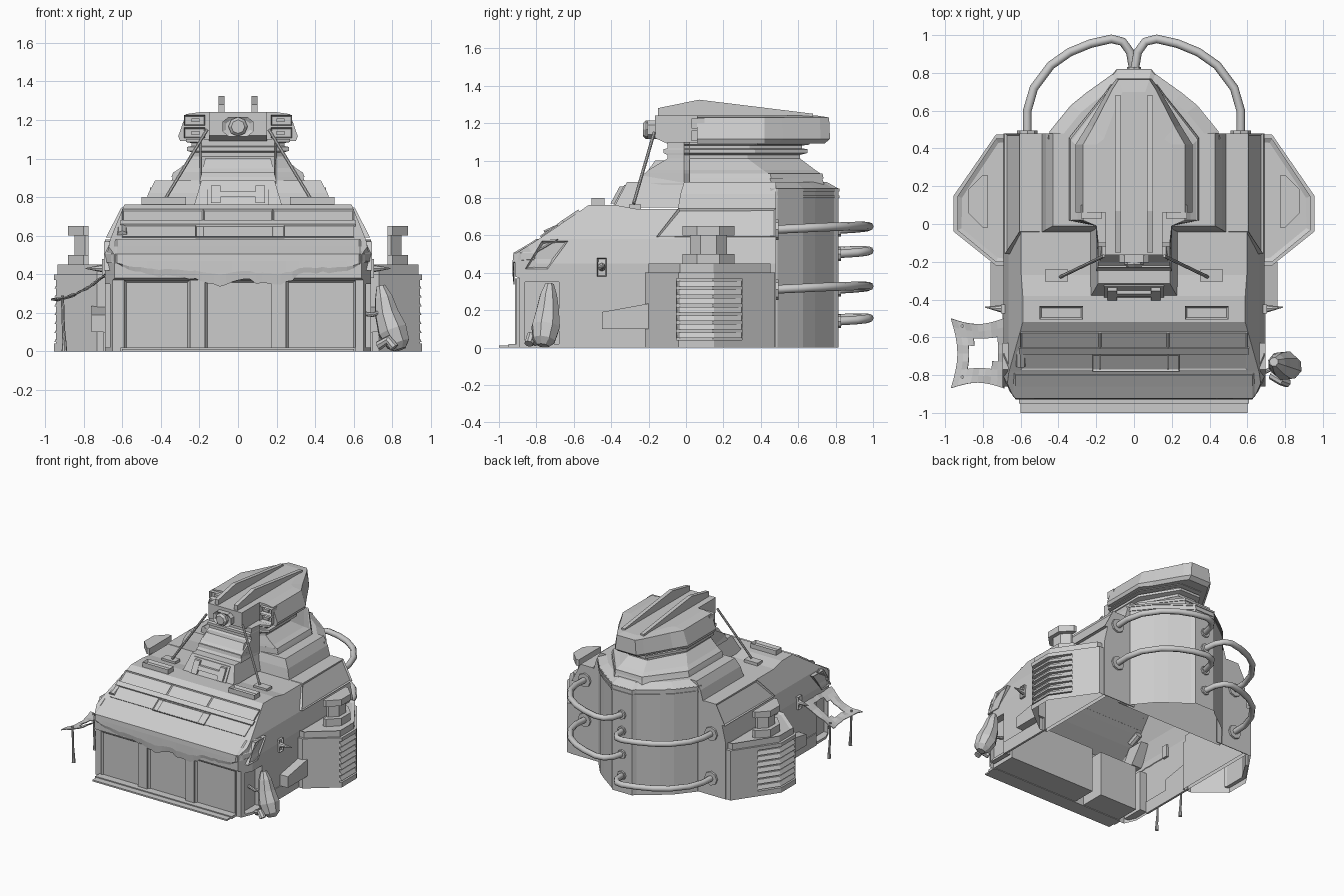
import bpy, bmesh, math, random
from mathutils import Vector

random.seed(4)
if "Cube" in bpy.data.objects:
    bpy.data.objects.remove(bpy.data.objects["Cube"])


def make(name, verts, faces, mirror=False):
    bm = bmesh.new()
    vs = [bm.verts.new(v) for v in verts]
    for f in faces:
        bm.faces.new([vs[i] for i in f])
    bmesh.ops.recalc_face_normals(bm, faces=bm.faces)
    me = bpy.data.meshes.new(name)
    bm.to_mesh(me)
    bm.free()
    ob = bpy.data.objects.new(name, me)
    bpy.context.collection.objects.link(ob)
    if mirror:
        ob.modifiers.new("Mirror", "MIRROR")
    return ob


def loft(name, rings, mirror=False):
    n, k = len(rings[0]), len(rings)
    faces = [[r * n + i, r * n + (i + 1) % n, (r + 1) * n + (i + 1) % n, (r + 1) * n + i]
             for r in range(k - 1) for i in range(n)]
    faces += [list(range(n)), list(range((k - 1) * n, k * n))]
    return make(name, [v for r in rings for v in r], faces, mirror)


def prism(name, pts, axis, a, b, mirror=False):
    put = {"x": lambda p, t: (t, *p), "y": lambda p, t: (p[0], t, p[1]), "z": lambda p, t: (*p, t)}[axis]
    return loft(name, [[put(p, t) for p in pts] for t in (a, b)], mirror)


def box(name, x0, x1, y0, y1, z0, z1, mirror=False):
    return prism(name, [(x0, y0), (x1, y0), (x1, y1), (x0, y1)], "z", z0, z1, mirror)


def both(half):
    return half + [(-x, y) for x, y in reversed(half)]


def ring(half, z):
    return [(x, y, z) for x, y in both(half)]


def recess(ob, direction, thick, depth):
    d = Vector(direction).normalized()
    bm = bmesh.new()
    bm.from_mesh(ob.data)
    faces = [f for f in bm.faces if f.normal.dot(d) > 0.95]
    bmesh.ops.inset_region(bm, faces=faces, thickness=thick)
    bmesh.ops.translate(bm, verts=list({v for f in faces for v in f.verts}), vec=-depth * d)
    bm.to_mesh(ob.data)
    bm.free()


def open_side(ob, direction):
    d = Vector(direction)
    bm = bmesh.new()
    bm.from_mesh(ob.data)
    limit = max(v.co.dot(d) for v in bm.verts) - .002
    gone = [f for f in bm.faces if f.normal.dot(d) > 0.95 and f.calc_center_median().dot(d) > limit]
    bmesh.ops.delete(bm, geom=gone, context="FACES")
    bm.to_mesh(ob.data)
    bm.free()


def tube(name, pts, r, radii=None, mirror=False, smooth=False):
    cu = bpy.data.curves.new(name, "CURVE")
    cu.dimensions, cu.bevel_depth, cu.bevel_resolution, cu.use_fill_caps = "3D", r, 2, True
    sp = cu.splines.new("POLY")
    sp.points.add(len(pts) - 1)
    for i, p in enumerate(pts):
        sp.points[i].co = (*p, 1)
        sp.points[i].radius = radii[i] if radii else 1
        sp.use_smooth = smooth
    ob = bpy.data.objects.new(name, cu)
    bpy.context.collection.objects.link(ob)
    if mirror:
        ob.modifiers.new("Mirror", "MIRROR")


def cut(ob, cutter):
    mod = ob.modifiers.new("Cut", "BOOLEAN")
    mod.operation, mod.object, mod.solver = "DIFFERENCE", cutter, "EXACT"
    cutter.hide_render = True
    bpy.context.view_layer.objects.active = ob
    bpy.ops.object.modifier_apply(modifier=mod.name)
    bpy.data.objects.remove(cutter)


# Hull: side profile, shoulders and front corners sliced off, open below
hull = prism("hull", [(-.89, 0), (-.89, .37), (-.915, .38), (-.915, .5), (-.78, .585), (-.52, .762), (-.38, .762),
                      (-.27, .742), (.48, .742), (.48, 0)], "x", -.69, .69)
bm = bmesh.new()
bm.from_mesh(hull.data)
for s in (1, -1):
    for co, no in (((.69, 0, .45), (.97, 0, .2)), ((.655, 0, .6), (.93, 0, .38)), ((.69, -.8, 0), (.92, -.4, 0))):
        bmesh.ops.bisect_plane(bm, geom=bm.verts[:] + bm.edges[:] + bm.faces[:], plane_co=(s * co[0], *co[1:]),
                               plane_no=(s * no[0], *no[1:]), clear_outer=True)
        bmesh.ops.holes_fill(bm, edges=[e for e in bm.edges if e.is_boundary])
bmesh.ops.recalc_face_normals(bm, faces=bm.faces)
bm.to_mesh(hull.data)
bm.free()
for s in (1, -1):
    cut(hull, box("side_cutter", *sorted((s * .63, s * .8)), -.86, -.68, .02, .35))
open_side(hull, (0, 0, -1))
open_side(hull, (0, 1, 0))
prism("back_wall", [(.4, 0), (.69, 0), (.69, .45), (.655, .6), (.6, .742), (.4, .742)], "y", .475, .48, True)

# Front door boxes, pillars and lip
for x0, x1 in ((-.59, -.25), (-.17, .25), (.25, .61)):
    recess(box("front_door", x0, x1, -.905, -.68, .005, .37), (0, -1, 0), .02, .018)
box("door_pillar", .17, .25, -.915, -.88, 0, .37, True)
box("front_lip", -.6, .6, -1, -.88, 0, .012)
box("lip_rim", -.61, .61, -.95, -.89, 0, .02)


# Plates lying on the front slope
def slope_plate(name, x0, x1, y0, y1, t, rim):
    z = lambda y: .585 + (y + .78) * .68
    ny, nz = -.562 * t, .827 * t
    ob = prism(name, [(y0, z(y0)), (y1, z(y1)), (y1 + ny, z(y1) + nz), (y0 + ny, z(y0) + nz)], "x", x0, x1)
    recess(ob, (0, -.562, .827), rim, t * .7)


for x0, x1 in ((-.6, -.18), (-.18, .18), (.18, .6)):
    slope_plate("visor_window", x0, x1, -.665, -.57, .012, .01)
    slope_plate("lower_panel", x0, x1, -.77, -.68, .005, .01)
slope_plate("lower_hatch", -.22, .24, -.775, -.69, .01, .006)
prism("visor_sill", [(-.685, .645), (-.69, .66), (-.66, .682), (-.65, .67)], "x", -.61, .61)

# Ragged cover lying over the nose
prof = [(-.8, .58), (-.86, .543), (-.923, .506), (-.926, .47)]
cols, verts = 44, []
for i in range(cols + 1):
    x = .69 * (i / cols * 2 - 1)
    u = x / .69
    low = .35 + .11 * abs(u) ** 1.6 + .016 * math.sin(13 * u + 1) + random.uniform(-.012, .012)
    back = max(0, abs(x) - .64) * 2.3
    verts += [(x, y + back, z) for y, z in prof]
    verts += [(x, -.928 + back, (.46 + low) / 2), (x, -.922 + back, low)]
n = len(prof) + 2
cover = make("nose_cover", verts, [(i * n + j, i * n + j + 1, (i + 1) * n + j + 1, (i + 1) * n + j)
                                   for i in range(cols) for j in range(n - 1)])
cover.modifiers.new("Thickness", "SOLIDIFY").thickness = .006

# Side details
recess(loft("shoulder_box", [[(.5, -.16, .59), (.685, -.16, .59), (.685, .48, .59), (.5, .48, .59)],
                             [(.5, -.04, .745), (.605, -.04, .745), (.605, .48, .745), (.5, .48, .745)]], True),
       (.9, 0, .43), .015, .01)
recess(prism("cheek_plate", [(-.86, .42), (-.74, .42), (-.63, .57), (-.77, .57)], "x", .6, .695, True),
       (1, 0, 0), .015, .01)
recess(box("side_lamp", .67, .705, -.475, -.425, .38, .48, True), (1, 0, 0), .01, .02)
tube("side_spike", [(.69, -.45, .43), (.79, -.44, .43)], .022, [1, .1], True)
prism("side_step", [(-.45, .1), (-.45, .19), (-.2, .235), (-.2, .1)], "x", .68, .76, True)
box("lower_skirt", .68, .697, -.67, -.2, 0, .1, True)
tube("corner_lamp", [(-.6, -.75, .6), (-.6, -.66, .64)], .028)
recess(box("roof_grip", .27, .5, -.505, -.435, .72, .8, True), (0, 0, 1), .015, .02)

# Stepped superstructure and nose step
half = lambda w, y0, y1: [(w, y0), (w, y1)]
loft("upper_deck", [ring(half(.49, -.045, .48), .73), ring(half(.465, -.03, .48), .82),
                    ring(half(.43, -.01, .48), .885)])
loft("nose_step", [ring(half(.23, -.385, .1), .75), ring(half(.19, -.315, .1), .885)])
loft("nose_ramp", [ring(half(.2, -.25, .1), .88), ring(half(.17, -.165, .1), 1)])
slab = lambda z0, z1: [(-.392 + (z - .755) * .54 + d, z) for z, d in ((z0, 0), (z1, 0), (z1, .03), (z0, .03))]
prism("handle_plate", slab(.76, .87), "x", -.16, .16)
prism("handle_bar", [(y - .018, z) for y, z in slab(.8, .83)], "x", -.1, .1)
prism("handle_post", [(y - .02, z) for y, z in slab(.77, .86)], "x", .09, .14, True)

# Rear drum with bands, open below
drum = [(.45, .45), (.44, .49), (.33, .625), (.25, .69), (.11, .79), (.09, .815)]
scaled = lambda pts, s: [(x * s, .4 + (y - .4) * s) for x, y in pts]
shell = loft("rear_drum", [ring(drum, 0), ring(drum, .85), ring(scaled(drum, .85), .885)])
open_side(shell, (0, 0, -1))
open_side(shell, (0, -1, 0))
for z in (.8, .835):
    prism("drum_band", both(scaled(drum, 1.015)), "z", z, z + .014)

# Turret neck: wide at the back with a narrow prow
neck = lambda w, f, b: [(.19, f), (.2, -.01), (w, .02), (w, b - .28), (w * .35, b)]
loft("turret_neck", [ring(neck(w, f, b), z) for z, w, f, b in (
    (.87, .35, -.23, .74), (.93, .33, -.22, .72), (.95, .3, -.2, .69), (1.01, .235, -.1, .61),
    (1.03, .235, -.1, .61), (1.04, .265, -.12, .65), (1.06, .265, -.12, .65), (1.065, .24, -.1, .62),
    (1.08, .24, -.1, .62), (1.085, .27, -.1, .66), (1.1, .27, -.1, .66))])
loft("neck_collar", [ring(neck(.345, -.235, .735), .905), ring(neck(.335, -.23, .73), .93)])

# Turret head: cheeks, spine, fins, eye
head = lambda w, b: [(w, .06), (w, .42), (w * .8, b - .25), (w * .42, b - .05), (w * .3, b)]
loft("turret_head", [ring(head(.3, .74), 1.09), ring(head(.31, .77), 1.115), ring(head(.27, .765), 1.23),
                     ring(head(.2, .7), 1.24)])
prism("head_spine", [(-.165, 1.12), (-.1, 1.09), (.15, 1.09), (.15, 1.24), (-.165, 1.24)], "x", -.15, .15)
prism("roof_fin", [(-.15, 1.23), (-.15, 1.28), (.07, 1.325), (.68, 1.25), (.68, 1.22)], "x", .07, .1, True)
for z in (1.105, 1.17):
    recess(box("gun_slot", .17, .28, .03, .1, z, z + .055, True), (0, -1, 0), .012, .04)
    box("gun_barrel", .2, .24, .04, .08, z + .018, z + .038, True)
eye = both([(.05, 1.115), (.08, 1.14), (.08, 1.19), (.05, 1.215)])
recess(prism("eye_housing", eye, "y", -.205, -.15), (0, -1, 0), .02, .012)
tube("eye_lens", [(0, -.18, 1.165), (0, -.215, 1.165), (0, -.23, 1.165)], .05, [1, 1, .7])
tube("brace_strut", [(.16, -.17, 1.15), (.39, -.28, .77)], .009, mirror=True)
box("strut_foot", .35, .47, -.305, -.24, .73, .765, True)

# Side pods with sunken louvers, cap and stack
pod = [(.66, -.22), (.73, -.22), (.955, -.04), (.955, .15), (.73, .475), (.66, .475)]
body = prism("side_pod", pod, "z", 0, .4)
inner = [(.915, -.05), (.925, -.03), (.925, .14), (.825, .3)]
cut(body, prism("louver_cutter", inner + [(1, .3), (1, -.05)], "z", .04, .37))
open_side(body, (0, 0, -1))
body.modifiers.new("Mirror", "MIRROR")
recess(prism("pod_cap", [(x - .02 * (x > .9), y * .94 + .005) for x, y in pod], "z", .4, .45, True),
       (0, 0, 1), .025, .012)
lip = [(.849, .298), (.952, .15), (.952, -.038), (.94, -.048)]
for i in range(7):
    z = .05 + i * .046
    loft("louver_slat", [[(x, y, z) for x, y in inner + lip],
                         [(x, y, z + .03) for x, y in inner + [(x - .016, y) for x, y in lip]]], True)
stack = [(.775, -.02), (.8, -.02), (.88, .06), (.88, .18), (.8, .26), (.775, .26)]
for z0, z1, s in ((.44, .5, 1), (.5, .6, .7), (.6, .65, 1)):
    prism("pod_stack", [(.775 + (x - .775) * s, .12 + (y - .12) * s) for x, y in stack], "z", z0, z1, True)

# Rear hoses, alternating sides
path = [(.565, .46), (.565, .6), (.53, .72), (.44, .84), (.34, .91), (.23, .955), (.12, .98), (.06, .965),
        (.02, .91), (0, .8)]
for side, z in ((1, .63), (-1, .5), (1, .31), (-1, .14)):
    tube("rear_hose", [(side * x, y, z + .02 * math.sin(math.pi * i / 9)) for i, (x, y) in enumerate(path)],
         .023, smooth=True)
    tube("hose_flange", [(side * .565, .47, z), (side * .565, .495, z)], .055)
    tube("hose_socket", [(0, .8, z), (0, .83, z)], .036)

# Awning with torn centre, on two poles
verts = []
for i in range(9):
    for j in range(9):
        u, v = i / 8, j / 8
        pull = .035 * math.sin(math.pi * v) * u
        edge = .03 * math.sin(math.pi * u) * (1 - 2 * v)
        verts.append((-.69 - .28 * u + pull, -.87 + .37 * v + edge,
                      .4 - .13 * u - .025 * math.sin(math.pi * u) + random.uniform(-.006, .006)))
awning = make("awning", verts, [(i * 9 + j, i * 9 + j + 1, i * 9 + j + 10, i * 9 + j + 9) for i in range(8)
                                for j in range(8) if not (0 < i < 6 and 1 < j < 6 and i + j not in (3, 10))])
awning.modifiers.new("Thickness", "SOLIDIFY").thickness = .006
for y in (-.81, -.54):
    tube("awning_pole", [(-.91, y, .29), (-.905, y, .12), (-.9, y, .05), (-.9, y, 0)], .008, [1, 1, 1.3, 1.8])

# Slung bag with strap
tube("bag", [(.74, -.73, .34), (.755, -.735, .28), (.77, -.74, .2), (.8, -.75, .11), (.83, -.76, .04),
             (.84, -.765, .01)], .08, [.3, .6, .8, 1, .8, .4])
tube("bag_roll", [(.73, -.8, .03), (.78, -.83, .06), (.81, -.84, .02)], .025)
tube("bag_strap", [(.62, -.76, .2), (.7, -.78, .19), (.78, -.74, .22)], .012)
